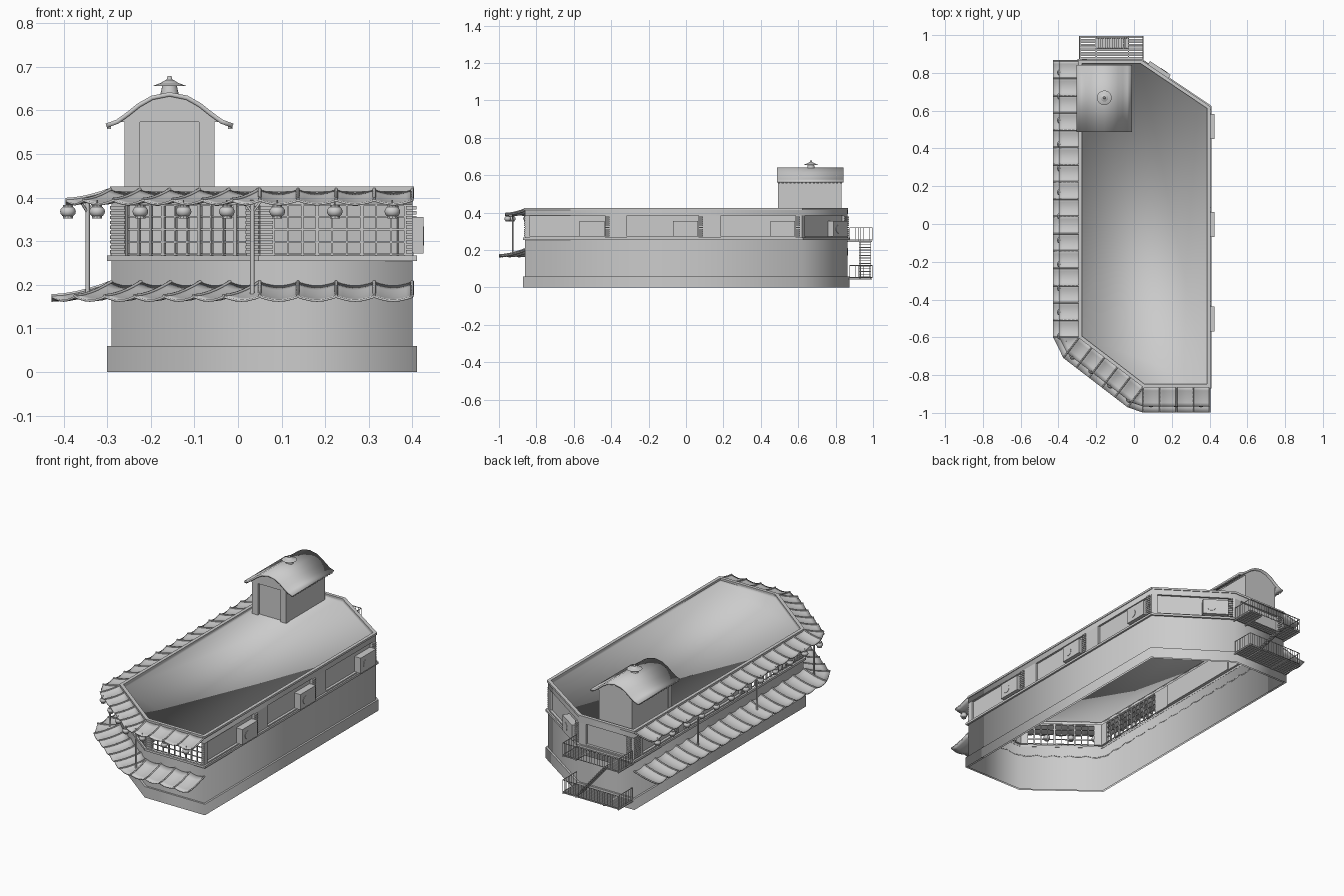
import bpy, bmesh, math
from mathutils import Matrix, Vector

cube = bpy.data.objects.get("Cube")
if cube:
    bpy.data.objects.remove(cube, do_unlink=True)

grey = bpy.data.materials.new("plain_grey")
grey.use_nodes = True
grey.diffuse_color = (0.6, 0.6, 0.6, 1)
grey.node_tree.nodes["Principled BSDF"].inputs["Base Color"].default_value = (0.6, 0.6, 0.6, 1)

OUTLINE = [Vector(p) for p in ((-.29, .863), (-.29, -.6), (.05, -.861), (.4, -.861), (.4, .62), (.04, .863))]
N = len(OUTLINE)


def finish(bm, name, smooth="angle", up=False):
    bmesh.ops.recalc_face_normals(bm, faces=bm.faces[:])
    if up and sum(f.normal.z * f.calc_area() for f in bm.faces) < 0:
        bmesh.ops.reverse_faces(bm, faces=bm.faces[:])
    me = bpy.data.meshes.new(name)
    bm.to_mesh(me)
    bm.free()
    me.materials.append(grey)
    ob = bpy.data.objects.new(name, me)
    bpy.context.collection.objects.link(ob)
    if smooth == "all":
        me.polygons.foreach_set("use_smooth", [True] * len(me.polygons))
    else:
        bpy.ops.object.select_all(action='DESELECT')
        ob.select_set(True)
        bpy.context.view_layer.objects.active = ob
        bpy.ops.object.shade_smooth_by_angle(angle=math.radians(35))
    return ob


def box(bm, xs, ys, zs, frame=Matrix()):
    lo, hi = Vector((xs[0], ys[0], zs[0])), Vector((xs[1], ys[1], zs[1]))
    bmesh.ops.create_cube(bm, size=1, matrix=frame @ Matrix.Translation((lo + hi) / 2) @ Matrix.Diagonal((*(hi - lo), 1)))


def cone(bm, r1, r2, depth, matrix, sides=16):
    bmesh.ops.create_cone(bm, cap_ends=True, segments=sides, radius1=r1, radius2=r2, depth=depth, matrix=matrix)


def tubes(name, paths, radius):
    cu = bpy.data.curves.new(name, 'CURVE')
    cu.dimensions = '3D'
    cu.bevel_depth = radius
    cu.bevel_resolution = 1
    cu.use_fill_caps = True
    for path in paths:
        sp = cu.splines.new('POLY')
        sp.points.add(len(path) - 1)
        for pt, co in zip(sp.points, path):
            pt.co = (*co, 1)
    cu.materials.append(grey)
    bpy.context.collection.objects.link(bpy.data.objects.new(name, cu))


def edge(i):
    a, b = OUTLINE[i], OUTLINE[(i + 1) % N]
    t = (b - a).normalized()
    return a, t, Vector((t.y, -t.x)), (b - a).length


def wall_frame(i):
    # local x runs along the wall, local y points outwards
    a, t, n, _ = edge(i)
    return Matrix(((t.x, n.x, 0, a.x), (t.y, n.y, 0, a.y), (0, 0, 1, 0), (0, 0, 0, 1)))


def shell(name, profile, smooth="all", closed=False, floor=False):
    # sweeps (offset, height) pairs around the outline
    bm, loops = bmesh.new(), []
    for d, z in profile:
        loop = []
        for i in range(N):
            n0, n1 = edge(i - 1)[2], edge(i)[2]
            p = OUTLINE[i] + (n0 + n1) * (d / (1 + n0.dot(n1)))
            loop.append(bm.verts.new((p.x, p.y, z)))
        loops.append(loop)
    for a, b in zip(loops, loops[1:] + (loops[:1] if closed else [])):
        for i in range(N):
            j = (i + 1) % N
            bm.faces.new((a[i], a[j], b[j], b[i]))
    if floor:
        bm.faces.new(loops[0])
    finish(bm, name, smooth, floor)


def band(name, out, inn, z0, z1):
    shell(name, [(out, z0), (out, z1), (inn, z1), (inn, z0)], "angle", True)


# Walls, bands and recessed roof
shell("lower_wall", [(0, 0), (0, .262)])
shell("plinth", [(.01, 0), (.01, .06)])
shell("plinth_ledge", [(.01, .06), (0, .06)])
shell("upper_wall", [(0, .384), (0, .42)])
band("belt_course", .01, -.001, .255, .267)
band("window_head", -.001, -.012, .384, .39)
band("parapet_cap", .004, -.014, .414, .425)
shell("roof_deck", [(-.013, .402), (-.013, .42)], floor=True)

# Window storey: openings per wall, as (start, end, kind)
BAYS = [[(.08, .33, "panel"), (.43, .92, "panel"), (1.02, 1.42, "lattice")],
        [(.04, .39, "lattice")], [(.03, .335, "lattice")],
        [(.027, .427, "unit"), (.545, .927, "unit"), (1.047, 1.447, "unit")],
        [(.03, .4, "unit")], [(.04, .29, "panel")]]
Z0, Z1 = .266, .386
piers, ribs, panels, lattice, units = [bmesh.new() for _ in range(5)]
for i, bays in enumerate(BAYS):
    fr, length = wall_frame(i), edge(i)[3]
    start = 0
    for s0, s1, kind in bays + [(length, None, "")]:
        box(piers, (start, s0), (-.012, 0), (Z0, Z1), fr)
        if i < 3 or start > 0:
            width, out = min(s0 - start, .05 if i < 3 else .024), .004 if i < 3 else .009
            for k in range(10):
                z = .272 + k * .0112
                box(ribs, (start, start + width), (-.002, out), (z, z + .0075), fr)
        if s1 is None:
            break
        if kind == "lattice":
            cols = round((s1 - s0) / .034)
            for k in range(cols + 1):
                s = s0 + (s1 - s0) * k / cols
                w = .004 if k % 3 == 0 else .002
                box(lattice, (s - w, s + w), (-.011, -.003), (Z0, Z1), fr)
            for z in (.27, .298, .327, .356, .383):
                box(lattice, (s0, s1), (-.009, -.004), (z - .002, z + .002), fr)
        else:
            box(panels, (s0, s1), (-.018, -.012), (Z0, Z1), fr)
            box(panels, (s0, s1), (-.012, .002), (Z0, .274), fr)
        if kind == "unit":
            box(units, (s1 - .135, s1 - .003), (-.014, .025), (.272, .356), fr)
            spin = Matrix.Rotation(math.pi / 2, 4, 'X')
            cone(units, .022, .022, .003, fr @ Matrix.Translation((s1 - .09, .0255, .312)) @ spin, 20)
        start = s1
for bm, name in ((piers, "wall_piers"), (ribs, "pier_ribs"), (panels, "window_panels"),
                 (lattice, "window_lattice"), (units, "cooling_units")):
    finish(bm, name)


# Tiled canopies around the right and front walls
def canopy(name, reach, z_in, z_out):
    strips = []
    for i, tiles in enumerate((16, 5, 4)):
        a, t, n, length = edge(i)
        b = a + t * length
        strips.append((a, b, a + n * reach, b + n * reach, tiles))
        if i < 2:
            strips.append((b, b, b + n * reach, b + edge(i + 1)[2] * reach, 1))
    bm, seams = bmesh.new(), []
    for a, b, oa, ob, tiles in strips:
        def point(u, v):
            p = a.lerp(b, u / tiles).lerp(oa.lerp(ob, u / tiles), v)
            sag = .009 * math.sin(math.pi * (u % 1)) * (v if a == b else 1)
            return Vector((p.x, p.y, z_out + (z_in - z_out) * (1 - v) ** 1.7 - sag))
        grid = [[bm.verts.new(point(c / 6, r / 5)) for r in range(6)] for c in range(tiles * 6 + 1)]
        for c in range(tiles * 6):
            for r in range(5):
                bm.faces.new((grid[c][r], grid[c + 1][r], grid[c + 1][r + 1], grid[c][r + 1]))
        seams += [[point(k, r / 5) for r in range(6)] for k in range(tiles + 1)]
    bmesh.ops.remove_doubles(bm, verts=bm.verts[:], dist=.0005)
    ob = finish(bm, name, up=True)
    ob.modifiers.new("thickness", 'SOLIDIFY').thickness = .005
    tubes(name + "_ridges", seams, .004)


canopy("lower_canopy", .138, .207, .175)
canopy("upper_canopy", .106, .42, .396)

# Hanging lanterns
bm, cords = bmesh.new(), []
spots = [(0, .06 + .127 * k, .1) for k in range(12)]
spots += [(1, .035 + .125 * k, .1) for k in range(4)] + [(2, .04 + .132 * k, .092) for k in range(3)]
for i, s, n in spots:
    c = wall_frame(i) @ Vector((s, n, .368))
    at = Matrix.Translation(c)
    bmesh.ops.create_uvsphere(bm, u_segments=12, v_segments=8, radius=.018, matrix=at @ Matrix.Diagonal((1, 1, .8, 1)))
    cone(bm, .012, .012, .031, at, 10)
    cords.append([c, c + Vector((0, 0, .026))])
finish(bm, "lanterns")
tubes("lantern_cords", cords, .0015)

# Canopy posts with forked tops
posts, forks = [], []
for x, y, d in ((-.345, .39, (0, 1)), (-.345, -.12, (0, 1)), (-.345, -.61, (.8, .6)), (.033, -.927, (1, 0))):
    posts.append([(x, y, .172), (x, y, .395)])
    for k in (-.02, .02):
        forks.append([(x, y, .365), (x + d[0] * k, y + d[1] * k, .392)])
tubes("canopy_posts", posts, .005)
tubes("post_forks", forks, .003)

# Roof hut
CX, Y0, Y1 = -.157, .492, .832
bm = bmesh.new()
box(bm, (CX - .1, CX + .1), (Y0 + .015, Y1), (.395, .575))
for side in (-1, 1):
    box(bm, sorted((CX + side * .068, CX + side * .103)), (Y0, Y0 + .03), (.395, .575))
finish(bm, "hut_walls")

half = [(.145, .565), (.12, .574), (.095, .592), (.07, .612), (.04, .629), (0, .637)]
arch = [(CX - x, z) for x, z in half] + [(CX + x, z) for x, z in half[-2::-1]]
bm = bmesh.new()
rows = [[bm.verts.new((x, y, z)) for x, z in arch] for y in (.486, .842)]
for k in range(len(arch) - 1):
    bm.faces.new((rows[0][k], rows[0][k + 1], rows[1][k + 1], rows[1][k]))
roof = finish(bm, "hut_roof", up=True)
mod = roof.modifiers.new("thickness", 'SOLIDIFY')
mod.thickness, mod.offset = .01, 0

bm = bmesh.new()
for y in (Y0, Y1):
    bm.faces.new([bm.verts.new((x, y, z)) for x, z in arch[1:-1]])
finish(bm, "hut_gables")

bm = bmesh.new()
for side in (-1, 1):
    for k in range(17):
        y = .491 + k * .0208
        box(bm, (CX + side * .139 - .005, CX + side * .139 + .005), (y, y + .011), (.557, .566))
finish(bm, "hut_eave_tiles")

bm = bmesh.new()
for r1, r2, z0, z1 in ((.022, .017, .632, .656), (.039, .02, .656, .663), (.02, .009, .663, .67), (.007, .004, .67, .679)):
    cone(bm, r1, r2, z1 - z0, Matrix.Translation((CX, .668, (z0 + z1) / 2)))
finish(bm, "roof_vent")

# Fire escape: two slatted landings joined by a stair
X0, X1, YI, YO = -.287, .047, .875, .995
SL, SR = -.2, -.03
bm = bmesh.new()
for k in range(9):
    y = YI + .004 + k * .0138
    spans = [(X0, X1)] if y < .925 else [(X0, SL), (SR, X1)]
    for z, parts in ((.047, [(X0, X1)]), (.249, spans)):
        for span in parts:
            box(bm, span, (y - .0045, y + .0045), (z - .002, z + .002))
for x in (X0, SL, SR, X1):
    for z in (.046, .248):
        box(bm, (x - .003, x + .003), (YI - .012, YO), (z - .004, z + .002))
finish(bm, "landings")

rails, bars = [], []
for z in (.05, .252):
    corners = [(X0, YI), (X0, YO), (X1, YO), (X1, YI)]
    for h in (.003, .068):
        rails.append([(x, y, z + h) for x, y in corners])
    for (xa, ya), (xb, yb) in zip(corners, corners[1:]):
        count = round(math.hypot(xb - xa, yb - ya) / .016)
        for k in range(count + 1):
            x, y = xa + (xb - xa) * k / count, ya + (yb - ya) * k / count
            bars.append([(x, y, z), (x, y, z + .068)])
tubes("landing_rails", rails, .0022)
tubes("landing_bars", bars, .0013)

bm = bmesh.new()
for k in range(14):
    f = (k + .5) / 14
    x, z = SL + (SR - SL) * f, .25 - .2 * f
    box(bm, (x - .006, x + .006), (.926, .988), (z - .002, z + .002))
finish(bm, "stair_treads")
tubes("stair_stringers", [[(SL, y, .25), (SR, y, .05)] for y in (.93, .985)], .0022)
